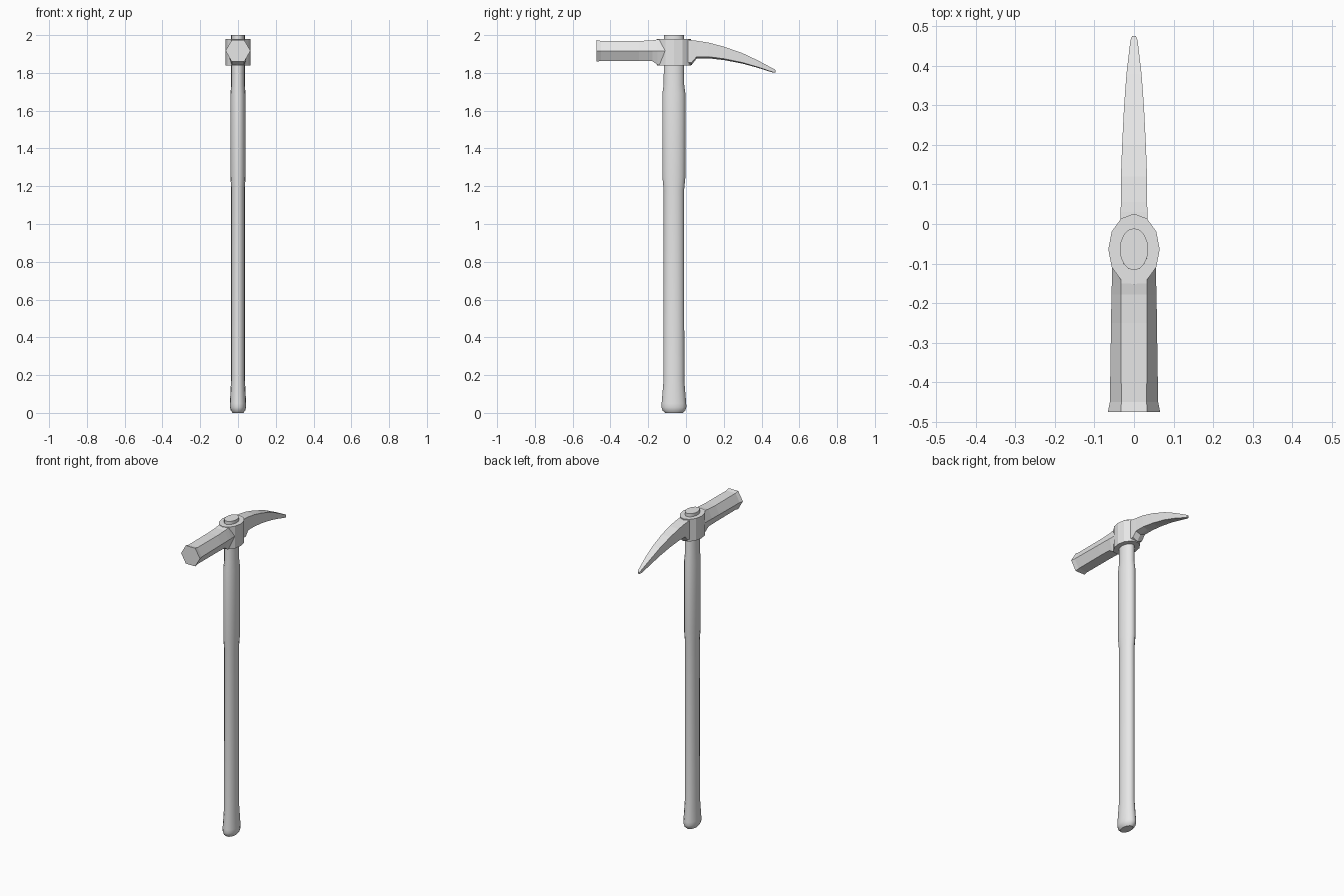
import bpy, bmesh
from math import cos, sin, tau

cube = bpy.data.objects.get("Cube")
if cube:
    bpy.data.objects.remove(cube)

grey = bpy.data.materials.new("plain grey")
grey.use_nodes = True
colour = (0.8, 0.8, 0.8, 1)
grey.diffuse_color = colour
grey.node_tree.nodes["Principled BSDF"].inputs["Base Color"].default_value = colour

SHAFT_Y = -0.064


def loft(name, sections, smooth=False):
    """Skin a list of equal-length rings and cap both ends."""
    bm = bmesh.new()
    rings = [[bm.verts.new(p) for p in ring] for ring in sections]
    for a, b in zip(rings, rings[1:]):
        for i in range(len(a)):
            j = (i + 1) % len(a)
            bm.faces.new((a[i], a[j], b[j], b[i]))
    bm.faces.new(rings[0])
    bm.faces.new(rings[-1])
    bmesh.ops.recalc_face_normals(bm, faces=bm.faces)
    mesh = bpy.data.meshes.new(name)
    bm.to_mesh(mesh)
    bm.free()
    mesh.materials.append(grey)
    obj = bpy.data.objects.new(name, mesh)
    bpy.context.collection.objects.link(obj)
    if smooth:
        bpy.ops.object.select_all(action="DESELECT")
        obj.select_set(True)
        bpy.context.view_layer.objects.active = obj
        bpy.ops.object.shade_smooth_by_angle(angle=0.6)
    return obj


def oval(rx, ry, z, sides):
    return [(rx * cos(tau * i / sides), SHAFT_Y + ry * sin(tau * i / sides), z)
            for i in range(sides)]


# Oval wooden-style handle: z, half width, half depth
handle = [(0, .028, .046), (.012, .038, .060), (.03, .043, .066),
          (.05, .043, .065), (.17, .037, .055), (1.18, .036, .054),
          (1.25, .040, .061), (1.69, .040, .061), (1.74, .036, .054),
          (2.0, .036, .053)]
loft("handle", [oval(rx, ry, z, 16) for z, rx, ry in handle], smooth=True)

# Eye collar around the top of the handle
loft("eye_collar", [oval(.065, .090, z, 12) for z in (1.84, 1.98)])


# Six-sided hammer arm: y, half width, flat half width, bottom, top
def hexagon(y, w, f, low, high):
    mid = 1.917
    return [(w, y, mid), (f, y, high), (-f, y, high),
            (-w, y, mid), (-f, y, low), (f, y, low)]


hammer = [(-.07, .054, .033, 1.842, 1.978), (-.15, .056, .033, 1.842, 1.977),
          (-.178, .057, .033, 1.862, 1.972), (-.25, .058, .033, 1.864, 1.969),
          (-.45, .061, .032, 1.864, 1.969), (-.475, .066, .033, 1.859, 1.974)]
loft("hammer_arm", [hexagon(*s) for s in hammer])


# Curved pick arm with a shallow ridge below: y, half width, bottom, top
def blade(y, w, low, high):
    side = low + (high - low) * .1
    return [(w, y, high), (-w, y, high), (-w, y, side), (0, y, low), (w, y, side)]


pick = [(-.03, .034, 1.842, 1.977), (.03, .034, 1.842, 1.973),
        (.056, .033, 1.876, 1.970), (.12, .033, 1.877, 1.960),
        (.2, .030, 1.868, 1.939), (.3, .025, 1.849, 1.904),
        (.38, .019, 1.827, 1.866), (.44, .012, 1.808, 1.834),
        (.465, .009, 1.801, 1.821), (.475, .005, 1.803, 1.814)]
loft("pick_arm", [blade(*s) for s in pick])
